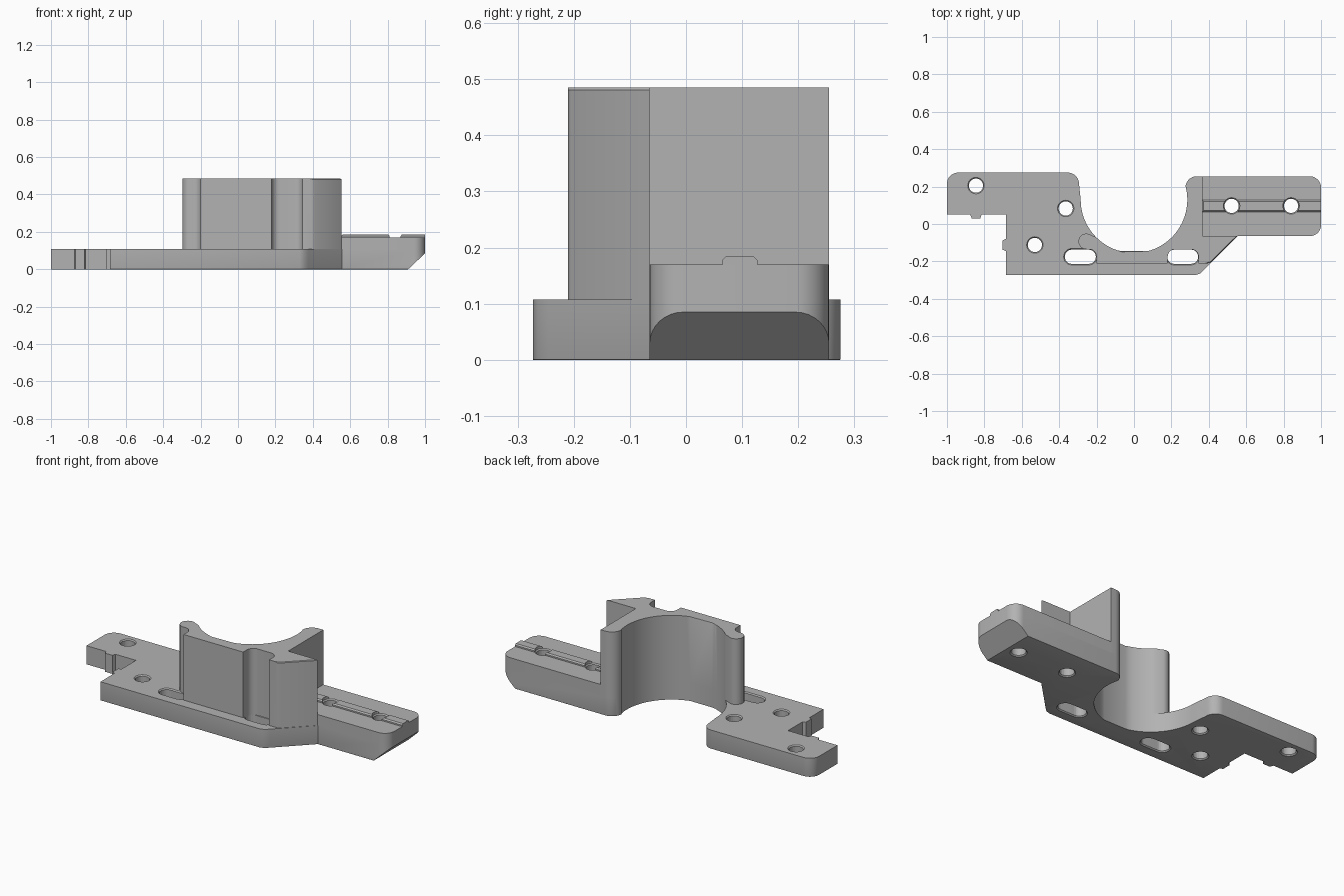
import bpy, bmesh, math
from mathutils import Vector

if "Cube" in bpy.data.objects:
    bpy.data.objects.remove(bpy.data.objects["Cube"], do_unlink=True)

grey = bpy.data.materials.new("plain_grey")
grey.use_nodes = True
GREY = (0.45, 0.45, 0.45, 1)
grey.diffuse_color = GREY
grey.node_tree.nodes["Principled BSDF"].inputs["Base Color"].default_value = GREY


def arc(cx, cy, r, a0, a1, n=8):
    """Points along an arc, angles in degrees."""
    angles = [math.radians(a0 + (a1 - a0) * i / n) for i in range(n + 1)]
    return [(cx + r * math.cos(a), cy + r * math.sin(a)) for a in angles]


def prism(outline, z0, z1):
    """Extrude a flat outline upwards."""
    bm = bmesh.new()
    face = bm.faces.new([bm.verts.new((x, y, z0)) for x, y in outline])
    top = bmesh.ops.extrude_face_region(bm, geom=[face])["geom"]
    verts = [g for g in top if isinstance(g, bmesh.types.BMVert)]
    bmesh.ops.translate(bm, verts=verts, vec=(0, 0, z1 - z0))
    bmesh.ops.recalc_face_normals(bm, faces=bm.faces)
    return bm


def bevel_rim(bm, z, size, segments, rule):
    """Bevel the edges lying at height z that satisfy the rule."""
    rim = []
    for e in bm.edges:
        if all(abs(v.co.z - z) < 1e-4 for v in e.verts):
            mid = (e.verts[0].co + e.verts[1].co) / 2
            if rule(mid):
                rim.append(e)
    bmesh.ops.bevel(bm, geom=rim, offset=size, segments=segments,
                    profile=0.5, affect='EDGES', clamp_overlap=True)


def finish(bm, name, helper=False):
    mesh = bpy.data.meshes.new(name)
    bm.to_mesh(mesh)
    bm.free()
    obj = bpy.data.objects.new(name, mesh)
    bpy.context.collection.objects.link(obj)
    mesh.materials.append(grey)
    if helper:
        obj.hide_render = True
        obj.hide_viewport = True
        obj.display_type = 'WIRE'
    return obj


def hole_cutter(name, x, y, top, half=0.0, r=0.038):
    """Round or slotted cutter, flared slightly at both mouths."""
    bm = bmesh.new()
    rings = []
    lip = 0.006
    for z, grow in ((-0.01, lip), (0, lip), (lip, 0), (top - lip, 0),
                    (top, lip), (top + 0.03, lip)):
        pts = arc(x + half, y, r + grow, -90, 90, 12) + arc(x - half, y, r + grow, 90, 270, 12)
        if half == 0:
            pts = arc(x, y, r + grow, 0, 345, 23)
        rings.append([bm.verts.new((px, py, z)) for px, py in pts])
    for low, high in zip(rings, rings[1:]):
        for i in range(len(low)):
            j = (i + 1) % len(low)
            bm.faces.new((low[i], low[j], high[j], high[i]))
    bm.faces.new(rings[0])
    bm.faces.new(rings[-1])
    bmesh.ops.recalc_face_normals(bm, faces=bm.faces)
    return finish(bm, name, helper=True)


def cut(obj, cutters):
    for c in cutters:
        mod = obj.modifiers.new(c.name, 'BOOLEAN')
        mod.operation = 'DIFFERENCE'
        mod.solver = 'EXACT'
        mod.object = c


BASE_TOP, BLOCK_TOP, RIDGE_TOP, TOWER_TOP = 0.107, 0.17, 0.185, 0.485
CENTRE = Vector((0, 0.13, 0))

# Shared half-round bay, flattened at its deepest point
bay = [(x, max(y, -0.145)) for x, y in arc(0, 0.13, 0.285, 14, -180, 48)]
flat = [p for p in bay if p[1] <= -0.145]
bay = [p for p in bay if p not in flat[1:-1]]
bay_corner = arc(0.335, 0.195, 0.06, 90, 180)

# Base plate
outline = [(-1, 0.05), (-0.875, 0.05), (-0.868, 0.03), (-0.822, 0.03),
           (-0.815, 0.05), (-0.685, 0.05), (-0.685, -0.08), (-0.702, -0.087),
           (-0.702, -0.138), (-0.685, -0.145), (-0.685, -0.273),
           (0.33, -0.273), (0.355, -0.264), (0.375, -0.245), (0.555, -0.065)]
outline += arc(0.94, -0.005, 0.06, 270, 360) + arc(0.94, 0.195, 0.06, 0, 90)
outline += bay_corner + bay
outline += arc(-0.354, 0.215, 0.06, 0, 90) + arc(-0.94, 0.215, 0.06, 90, 180)


def outer_edge(p):
    in_bay = (p.xy - CENTRE.xy).length < 0.3
    in_notch = -0.99 < p.x < -0.6 and -0.26 < p.y < 0.06
    return not (in_bay or in_notch)


bm = prism(outline, 0, BASE_TOP)
bevel_rim(bm, 0, 0.022, 3, outer_edge)
# Sloped underside at the far end
cutaway = bmesh.ops.bisect_plane(bm, geom=bm.verts[:] + bm.edges[:] + bm.faces[:],
                                 plane_co=(0.91, 0, 0), plane_no=(0.085, 0, -0.09),
                                 clear_outer=True)
rim = [g for g in cutaway["geom_cut"] if isinstance(g, bmesh.types.BMEdge)]
bmesh.ops.holes_fill(bm, edges=rim)
bmesh.ops.recalc_face_normals(bm, faces=bm.faces)
base = finish(bm, "base_plate")

# Raised end block with a tongue
block_outline = [(0.365, -0.065)] + arc(0.94, -0.005, 0.06, 270, 360)
block_outline += arc(0.94, 0.195, 0.06, 0, 90) + [(0.365, 0.255)]
block = finish(prism(block_outline, BASE_TOP, BLOCK_TOP), "end_block")

bm = prism([(0.365, 0.065), (1, 0.065), (1, 0.127), (0.365, 0.127)], 0.16, RIDGE_TOP)
bevel_rim(bm, RIDGE_TOP, 0.007, 1, lambda p: p.x < 0.99)
tongue = finish(bm, "tongue")

# Tower: lobe, slot clearances, front wall, gusset and bay
tower_outline = arc(-0.255, -0.093, 0.042, 50, 270, 12)
tower_outline += arc(-0.24, -0.175, 0.04, 90, 0) + [(-0.2, -0.21), (0.18, -0.21)]
tower_outline += arc(0.22, -0.175, 0.04, 180, 90) + arc(0.305, -0.175, 0.04, 90, 0)
tower_outline += [(0.345, -0.21), (0.395, -0.21), (0.41, -0.205), (0.553, -0.065),
                  (0.365, -0.065), (0.365, 0.255)]
tower_outline += bay_corner + [p for p in bay if p[0] > -0.21 and p[1] < 0.21]
bm = prism(tower_outline, BASE_TOP - 0.005, TOWER_TOP)
bevel_rim(bm, TOWER_TOP, 0.008, 1,
          lambda p: p.y < -0.066 and (p.x > 0.39 or (p.xy - CENTRE.xy).length < 0.284))
tower = finish(bm, "tower")

# Holes and slots
plate_cuts = [hole_cutter("plate_hole_cutter", x, y, BASE_TOP)
              for x, y in ((-0.845, 0.205), (-0.365, 0.083), (-0.53, -0.112))]
plate_cuts += [hole_cutter("slot_cutter", x, -0.175, BASE_TOP, half=0.045)
               for x in (-0.287, 0.26)]
block_cuts = [hole_cutter("block_hole_cutter", x, 0.097, BLOCK_TOP) for x in (0.522, 0.84)]
cut(base, plate_cuts + block_cuts)
cut(block, block_cuts)
cut(tongue, block_cuts)

# Smooth shading with crisp edges
bpy.ops.object.select_all(action='DESELECT')
for obj in (base, block, tongue, tower):
    obj.select_set(True)
    bpy.context.view_layer.objects.active = obj
bpy.ops.object.shade_smooth_by_angle(angle=math.radians(32))
